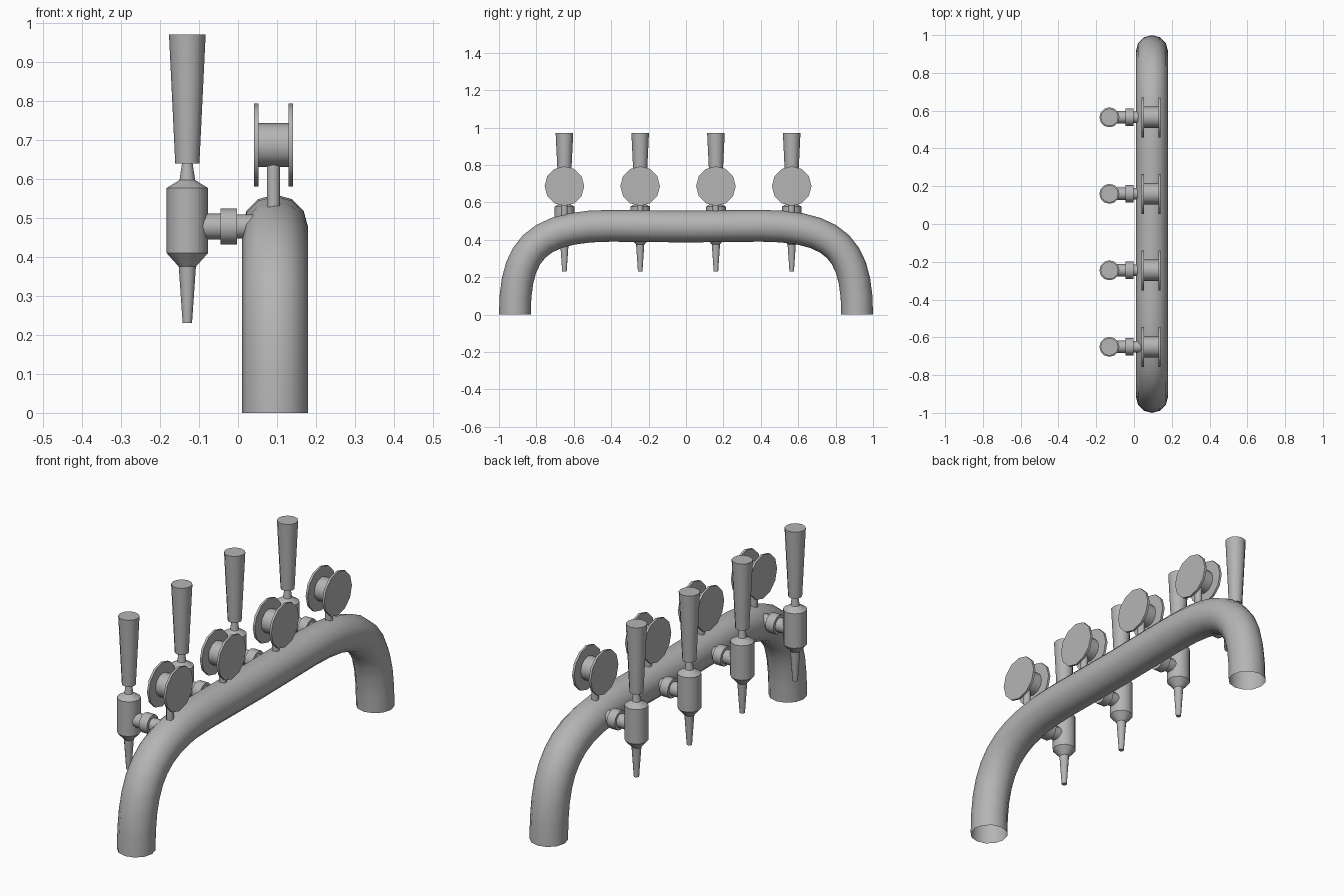
import bpy, bmesh, math
from mathutils import Vector, Matrix

if "Cube" in bpy.data.objects:
    bpy.data.objects.remove(bpy.data.objects["Cube"], do_unlink=True)

GREY = (0.46, 0.46, 0.46, 1)
steel = bpy.data.materials.new("brushed grey metal")
steel.use_nodes = True
steel.diffuse_color = GREY
steel.node_tree.nodes["Principled BSDF"].inputs["Base Color"].default_value = GREY

SIDES = 12


def finish(name, bm):
    bmesh.ops.recalc_face_normals(bm, faces=bm.faces)
    mesh = bpy.data.meshes.new(name)
    bm.to_mesh(mesh)
    bm.free()
    mesh.materials.append(steel)
    obj = bpy.data.objects.new(name, mesh)
    bpy.context.collection.objects.link(obj)
    bpy.ops.object.select_all(action='DESELECT')
    obj.select_set(True)
    bpy.context.view_layer.objects.active = obj
    bpy.ops.object.shade_smooth_by_angle(angle=math.radians(32))
    return obj


def loft(name, rings, capped):
    """Skin a list of rings of points."""
    bm = bmesh.new()
    loops = [[bm.verts.new(p) for p in ring] for ring in rings]
    for a, b in zip(loops, loops[1:]):
        for i in range(len(a)):
            j = (i + 1) % len(a)
            bm.faces.new((a[i], a[j], b[j], b[i]))
    if capped:
        bm.faces.new(loops[0])
        bm.faces.new(loops[-1])
    return finish(name, bm)


def turned(name, profile, origin, axis='Z', sides=SIDES):
    """Turn (radius, distance) pairs around an axis through origin."""
    turn = Matrix.Rotation(math.pi / 2, 3, 'Y') if axis == 'X' else Matrix.Identity(3)
    rings = []
    for r, d in profile:
        angles = [math.tau * i / sides for i in range(sides)]
        rings.append([Vector(origin) + turn @ Vector((r * math.cos(a), r * math.sin(a), d))
                      for a in angles])
    return loft(name, rings, True)


# Arched pipe, open at both feet
PIPE_X, PIPE_R = 0.095, 0.085
ctrl = [Vector(p) for p in ((-0.915, 0), (-0.915, 0.34), (-0.81, 0.475), (-0.4, 0.475))]
half = []
for k in range(11):
    t = k / 10
    s = 1 - t
    half.append(ctrl[0] * s**3 + ctrl[1] * 3 * s * s * t + ctrl[2] * 3 * s * t * t + ctrl[3] * t**3)
path = half + [Vector((0, 0.471))] + [Vector((-p.x, p.y)) for p in reversed(half)]
rings = []
for k, p in enumerate(path):
    tangent = path[min(k + 1, len(path) - 1)] - path[max(k - 1, 0)]
    if k in (0, len(path) - 1):
        tangent = Vector((0, 1 if k == 0 else -1))
    tangent.normalize()
    normal = Vector((-tangent.y, tangent.x))
    ring = []
    for i in range(SIDES):
        a = math.tau * i / SIDES
        q = p + normal * PIPE_R * math.sin(a)
        ring.append((PIPE_X + PIPE_R * math.cos(a), q.x, q.y))
    rings.append(ring)
loft("arched_pipe", rings, False)

# Four taps, each with a medallion spool on top of the pipe
TAP_X, PORT_Z, SPOOL_Z = -0.13, 0.478, 0.687
for n in range(4):
    y = -0.65 + 0.405 * n
    tag = f"_{n + 1}"
    turned("tap_body" + tag,
           [(0.012, 0.23), (0.022, 0.375), (0.053, 0.41), (0.053, 0.577), (0.02, 0.597), (0.013, 0.645)],
           (TAP_X, y, 0))
    turned("tap_handle" + tag, [(0.031, 0.64), (0.047, 0.97)], (TAP_X, y, 0))
    turned("tap_shank" + tag, [(0.033, -0.11), (0.033, -0.04)], (0, y, PORT_Z), 'X')
    turned("shank_collar" + tag, [(0.046, -0.045), (0.046, -0.002)], (0, y, PORT_Z), 'X')
    turned("shank_inlet" + tag, [(0.031, -0.01), (0.031, 0.06)], (0, y, PORT_Z), 'X')
    turned("medallion_stem" + tag, [(0.017, 0.48), (0.017, 0.66)], (PIPE_X - 0.004, y, 0))
    turned("medallion_hub" + tag, [(0.056, 0.045), (0.056, 0.136)], (0, y, SPOOL_Z), 'X')
    for side, x in (("right", 0.041), ("left", 0.13)):
        turned(f"medallion_disc_{side}{tag}", [(0.106, 0), (0.106, 0.011)], (x, y, SPOOL_Z), 'X')
